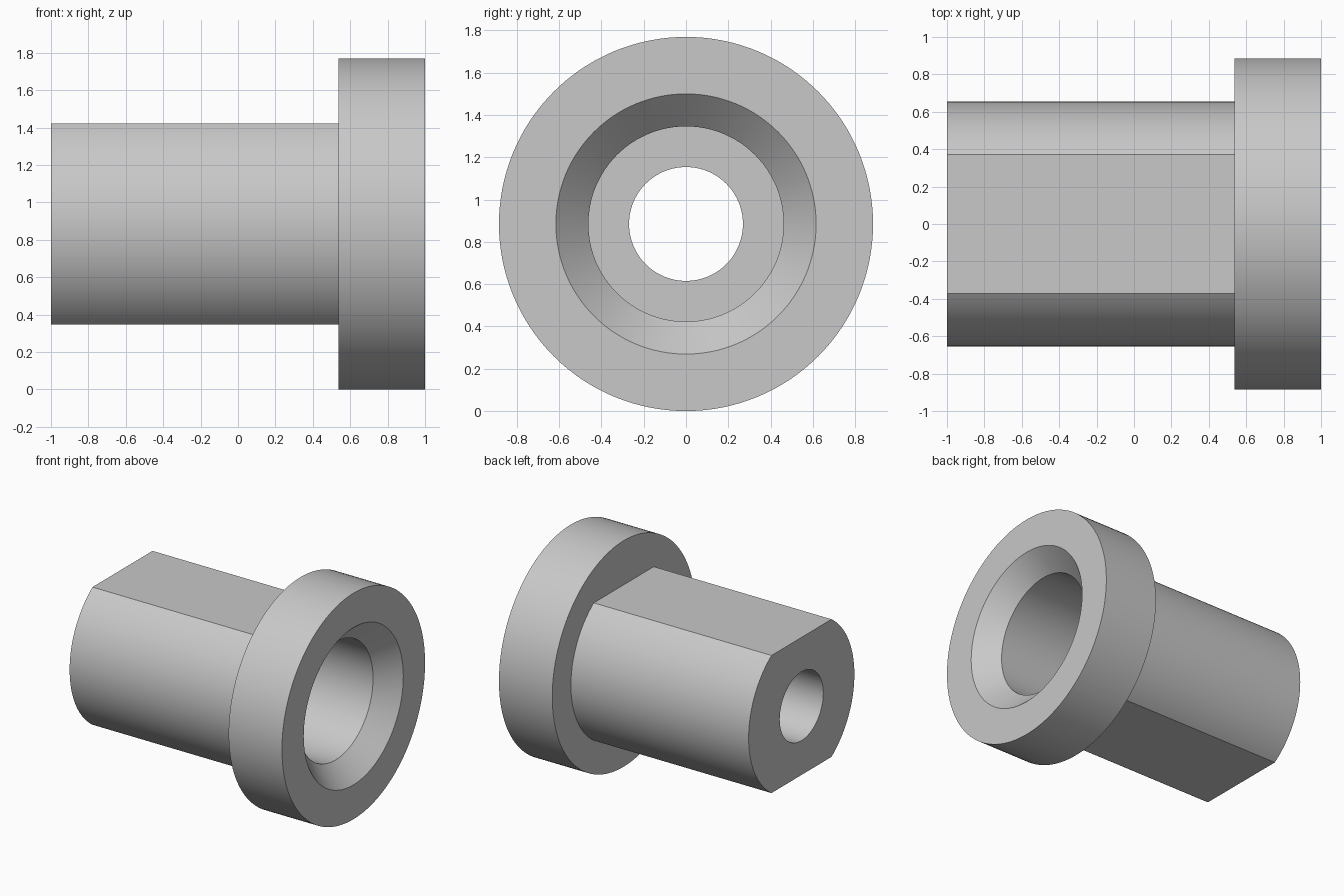
import bpy, bmesh, math

cube = bpy.data.objects.get("Cube")
if cube:
    bpy.data.objects.remove(cube, do_unlink=True)

U = 1 / 13                 # design unit: the whole length is 26 units
FLANGE_R, SHAFT_R, FLAT_H = 11.5, 8.5, 7
BORE_R, HOLE_R, CHAMFER = 6, 3.5, 2
BACK, FRONT, SHOULDER, SEAT = -13, 13, 7, -3
STEPS = 128

# Closed profile around the x axis: position, radius, trimmed by the flats
profile = [
    (BACK, HOLE_R, False), (BACK, SHAFT_R, True),
    (SHOULDER, SHAFT_R, True), (SHOULDER, FLANGE_R, False),
    (FRONT, FLANGE_R, False), (FRONT, BORE_R + CHAMFER, False),
    (FRONT - CHAMFER, BORE_R, False), (SEAT, BORE_R, False),
    (SEAT, HOLE_R, False),
]

# Even angles plus the exact corners of the two flats
corner = math.asin(FLAT_H / SHAFT_R)
angles = [math.tau * i / STEPS for i in range(STEPS)]
angles += [corner, math.pi - corner, math.pi + corner, math.tau - corner]
angles.sort()


def ring(bm, x, radius, flats):
    verts = []
    for a in angles:
        r = radius
        if flats and abs(math.sin(a)) * r > FLAT_H:
            r = FLAT_H / abs(math.sin(a))
        verts.append(bm.verts.new((x * U, r * math.cos(a) * U,
                                   (r * math.sin(a) + FLANGE_R) * U)))
    return verts


# Flanged bushing with flats, countersunk bore and through hole
bm = bmesh.new()
rings = [ring(bm, *p) for p in profile]
for k, inner in enumerate(rings):
    outer = rings[(k + 1) % len(rings)]
    for i in range(len(angles)):
        j = (i + 1) % len(angles)
        bm.faces.new((inner[i], inner[j], outer[j], outer[i]))
bmesh.ops.recalc_face_normals(bm, faces=bm.faces)
mesh = bpy.data.meshes.new("flanged_bushing")
bm.to_mesh(mesh)
bm.free()
bushing = bpy.data.objects.new("flanged_bushing", mesh)
bpy.context.collection.objects.link(bushing)

# Plain grey material
grey = bpy.data.materials.new("light_grey")
grey.use_nodes = True
colour = (0.58, 0.58, 0.58, 1)
grey.diffuse_color = colour
for node in grey.node_tree.nodes:
    if node.type == "BSDF_PRINCIPLED":
        node.inputs["Base Color"].default_value = colour
mesh.materials.append(grey)

# Smooth round surfaces, crisp edges
bpy.ops.object.select_all(action="DESELECT")
bushing.select_set(True)
bpy.context.view_layer.objects.active = bushing
bpy.ops.object.shade_smooth_by_angle(angle=math.radians(20))
